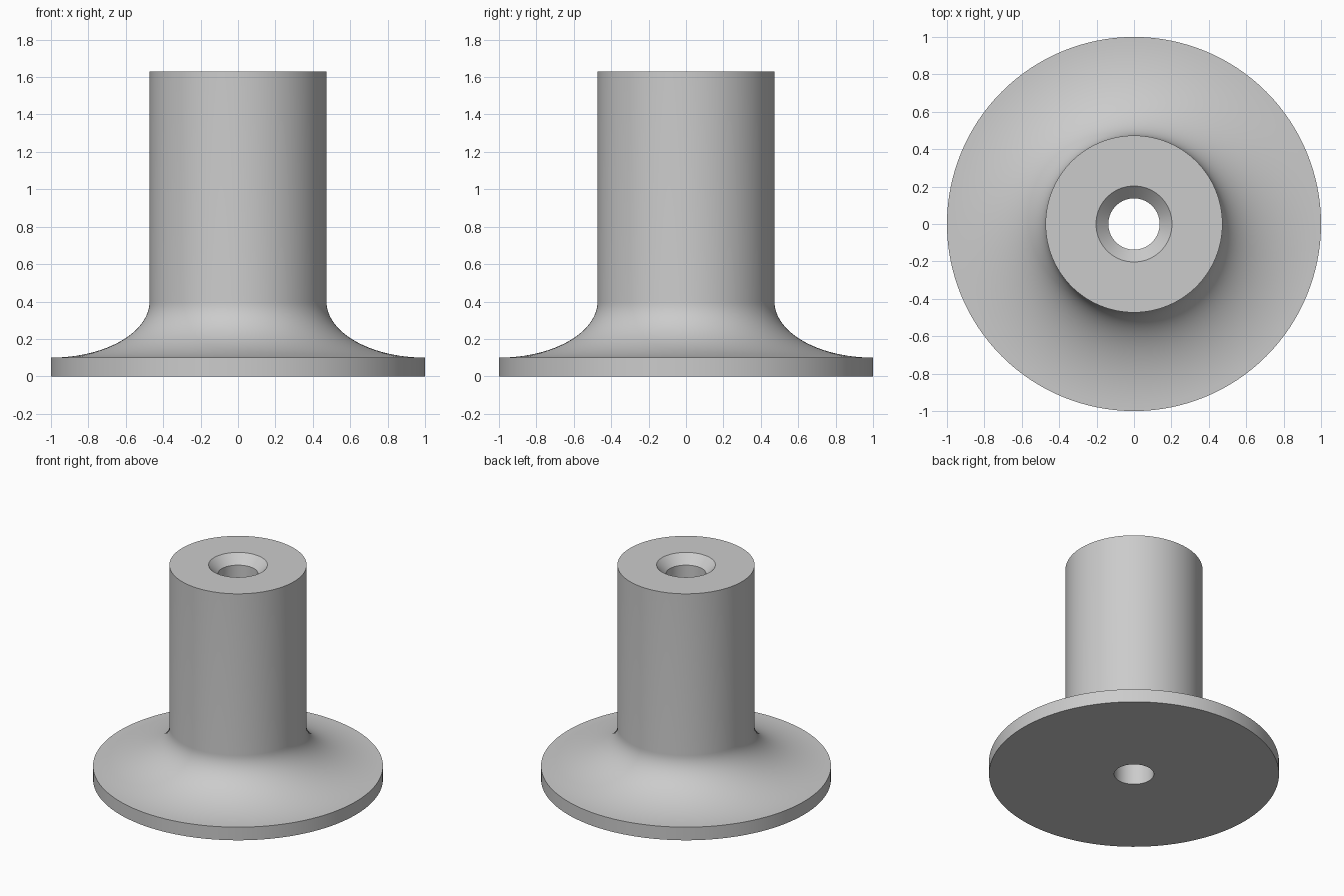
import bpy, bmesh, math

cube = bpy.data.objects.get("Cube")
if cube:
    bpy.data.objects.remove(cube, do_unlink=True)

SEGMENTS = 128
HEIGHT, RIM_Z, FILLET_Z = 1.63, 0.1, 0.4
BASE_R, POST_R, BORE_R, SINK_R = 1.0, 0.473, 0.137, 0.203

# Material
grey = bpy.data.materials.new("plain grey")
grey.use_nodes = True
colour = (0.6, 0.6, 0.6, 1)
grey.diffuse_color = colour
grey.node_tree.nodes["Principled BSDF"].inputs["Base Color"].default_value = colour

# Half section: underside, rim, elliptical flare, post, countersink, bore
profile = [(BORE_R, 0), (BASE_R, 0)]
steps = 24
for i in range(steps + 1):
    a = math.pi / 2 * i / steps
    profile.append((BASE_R - (BASE_R - POST_R) * math.sin(a),
                    FILLET_Z - (FILLET_Z - RIM_Z) * math.cos(a)))
profile += [(POST_R, HEIGHT), (SINK_R, HEIGHT), (BORE_R, HEIGHT - SINK_R + BORE_R)]

# Revolve the closed section around the z axis
bm = bmesh.new()
verts = [bm.verts.new((r, 0, z)) for r, z in profile]
edges = [bm.edges.new((v, verts[(i + 1) % len(verts)])) for i, v in enumerate(verts)]
bmesh.ops.spin(bm, geom=verts + edges, cent=(0, 0, 0), axis=(0, 0, 1),
               angle=2 * math.pi, steps=SEGMENTS, use_merge=True)
bmesh.ops.remove_doubles(bm, verts=bm.verts, dist=0.0001)
bmesh.ops.recalc_face_normals(bm, faces=bm.faces)

mesh = bpy.data.meshes.new("flanged_post")
bm.to_mesh(mesh)
bm.free()
mesh.materials.append(grey)
post = bpy.data.objects.new("flanged_post", mesh)
bpy.context.collection.objects.link(post)

# Smooth curved surfaces, keep the rims crisp
bpy.ops.object.select_all(action="DESELECT")
post.select_set(True)
bpy.context.view_layer.objects.active = post
bpy.ops.object.shade_smooth_by_angle(angle=math.radians(30))
